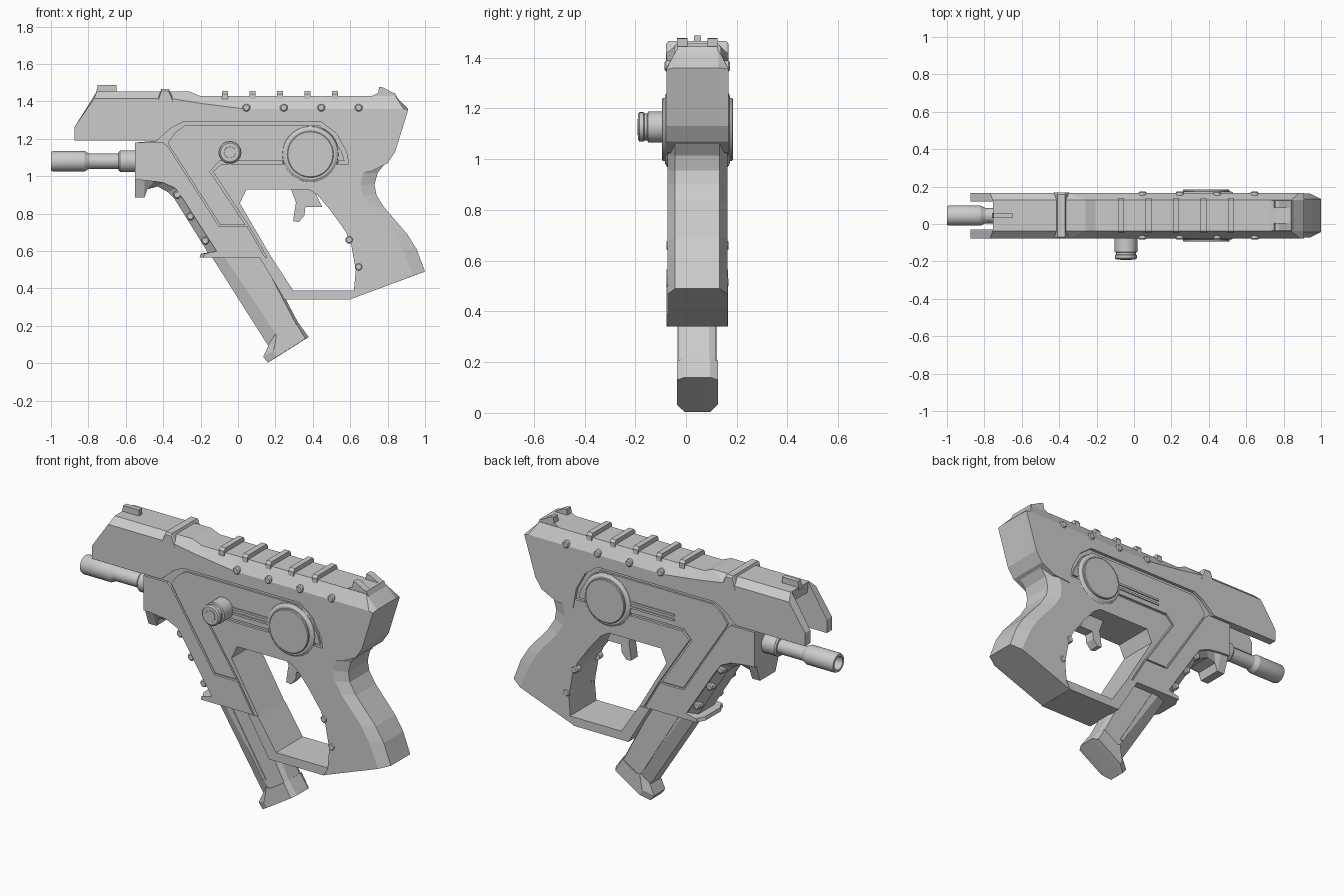
import bpy, bmesh, math

CY = 0.045  # y of the body's mid plane
SIDES = ((-1, "near"), (1, "far"))


def finish(bm, name, smooth=False):
    bmesh.ops.recalc_face_normals(bm, faces=bm.faces)
    me = bpy.data.meshes.new(name)
    bm.to_mesh(me)
    bm.free()
    ob = bpy.data.objects.new(name, me)
    bpy.context.collection.objects.link(ob)
    if smooth:
        bpy.ops.object.select_all(action='DESELECT')
        ob.select_set(True)
        bpy.context.view_layer.objects.active = ob
        bpy.ops.object.shade_smooth_by_angle(angle=math.radians(25))
    return ob


def skin(bm, rings):
    """Bridge equal-length vertex rings and cap both ends."""
    n = len(rings[0])
    for a, b in zip(rings, rings[1:]):
        for i in range(n):
            j = (i + 1) % n
            bm.faces.new((a[i], a[j], b[j], b[i]))
    bm.faces.new(rings[0])
    bm.faces.new(rings[-1])


def loft(name, sections):
    """Side profiles (x, z) stacked along y, offsets from the mid plane."""
    bm = bmesh.new()
    skin(bm, [[bm.verts.new((x, CY + y, z)) for x, z in pts] for y, pts in sections])
    return finish(bm, name)


def slab(name, pts, half):
    return loft(name, [(-half, pts), (half, pts)])


def chamfered(name, inner, outer, h_in, h_out):
    return loft(name, [(-h_out, outer), (-h_in, inner), (h_in, inner), (h_out, outer)])


def side_pair(name, pts, y0, y1):
    for s, side in SIDES:
        loft(f"{name}_{side}", [(s * y0, pts), (s * y1, pts)])


def lathe(name, profile, axis, cx, cz, seg=32):
    """Revolve (position, radius) pairs about an x or y axis."""
    bm = bmesh.new()
    rings = []
    for t, r in profile:
        ring = []
        for i in range(seg):
            a = 2 * math.pi * i / seg
            u, v = r * math.cos(a), r * math.sin(a)
            co = (t, CY + u, cz + v) if axis == 'x' else (cx + u, CY + t, cz + v)
            ring.append(bm.verts.new(co))
        rings.append(ring)
    skin(bm, rings)
    return finish(bm, name, True)


def pin_pair(name, x, z, y):
    for s, side in SIDES:
        lathe(f"{name}_{side}", [(s * (y - .04), .021), (s * (y - .006), .021), (s * y, .015)],
              'y', x, z, 12)


def rect(x0, x1, z0, z1):
    return [(x0, z0), (x1, z0), (x1, z1), (x0, z1)]


# Upper shell: chamfered side plates around a core that is open at the front
low_edge = [(.84, 1.13), (.80, 1.07), (.71, 1.025), (.60, 1.015), (.58, 1.13), (.525, 1.23),
            (.445, 1.29), (-.295, 1.29), (-.355, 1.26), (-.435, 1.19)]
nose = [(-.873, 1.19), (-.873, 1.265)]
top_in = [(-.755, 1.453), (-.26, 1.453), (-.205, 1.43), (.035, 1.43), (.84, 1.43), (.91, 1.36)]
top_out = [(-.77, 1.415), (-.355, 1.415), (-.205, 1.39), (.035, 1.36), (.885, 1.36), (.91, 1.355)]
inner, outer = nose + top_in + low_edge, nose + top_out + low_edge
for s, side in SIDES:
    loft("upper_side_" + side, [(s * .075, inner), (s * .083, inner), (s * .122, outer)])
slab("upper_core", [(-.5, 1.19), (-.5, 1.39), (-.75, 1.39)] + top_in + low_edge, .075)
chamfered("upper_collar", [(-.43, 1.41), (-.41, 1.466), (-.37, 1.466), (-.345, 1.41)],
          [(-.43, 1.39), (-.41, 1.455), (-.37, 1.455), (-.345, 1.39)], .114, .123)

# Rail ribs, side pins and sights
for i in range(5):
    x = -.07 + i * .147
    chamfered(f"rail_rib_{i}", rect(x - .016, x + .016, 1.395, 1.455),
              rect(x - .016, x + .016, 1.395, 1.44), .082, .093)
for i in range(4):
    pin_pair(f"rail_pin_{i}", .045 + i * .2, 1.367, .129)
slab("front_sight", [(-.76, 1.44), (-.75, 1.487), (-.65, 1.487), (-.65, 1.44)], .014)
slab("rear_sight_base", [(.70, 1.42), (.75, 1.445), (.84, 1.445), (.86, 1.40)], .08)
for s, side in SIDES:
    loft("rear_sight_post_" + side, [(s * y, [(.745, 1.42), (.755, 1.478), (.775, 1.475), (.84, 1.44),
                                              (.85, 1.40)]) for y in (.04, .08)])

# Lower frame with the magazine well
frame_top = [(-.55, 1.18), (-.435, 1.19), (-.355, 1.26), (-.295, 1.29), (.445, 1.29), (.525, 1.23),
             (.58, 1.13), (.60, 1.015), (.66, 1.015), (.62, .93), (.045, .93), (.01, .855),
             (.18, .565)]
well_in = [(-.205, .565), (-.20, .585), (-.16, .59), (-.34, .88), (-.375, .915), (-.43, .945),
           (-.485, .93), (-.50, .885), (-.55, .885)]
well_out = [(-.185, .565), (-.18, .585), (-.115, .60), (-.295, .88), (-.335, .935), (-.40, .965),
            (-.45, .972), (-.50, .978), (-.55, .98)]
chamfered("lower_frame", frame_top + well_in, frame_top + well_out, .07, .104)

# Raised side panels separated by narrow grooves
well_panel = [(-.55, 1.18), (-.40, 1.18), (-.375, 1.16), (-.10, .73), (.05, .73), (.145, .565)] + well_out
trigger_panel = [(-.135, 1.025), (-.09, 1.065), (.60, 1.065), (.60, 1.015), (.66, 1.015),
                 (.62, .93), (.045, .93), (.01, .855), (.18, .565), (.155, .565), (.06, .73)]
middle_panel = [(-.375, 1.18), (-.335, 1.235), (-.285, 1.27), (.435, 1.27), (.505, 1.215),
                (.555, 1.13), (.57, 1.08), (-.10, 1.08), (-.15, 1.025), (.04, .74), (-.095, .74),
                (-.365, 1.16)]
side_pair("well_panel", well_panel, .09, .118)
side_pair("trigger_panel", trigger_panel, .09, .118)
side_pair("middle_panel", middle_panel, .09, .115)
for i, z in enumerate((1.115, 1.142)):
    side_pair(f"slider_track_{i}", rect(-.04, .30, z - .006, z + .006), .10, .121)

# Grip with chamfered back, trigger guard and trigger
grip_front = [(.375, .93), (.425, .90), (.50, .81), (.575, .705), (.605, .635), (.63, .50),
              (.62, .39), (.595, .34)]
grip_back = [(1.0, .49), (.955, .61), (.905, .69), (.78, .835), (.74, .90), (.73, .955),
             (.745, 1.015), (.78, 1.06)]
grip_out = [(.94, .468)] + [(x - .075, z) for x, z in grip_back[1:]]
end = [(.595, 1.06)]
chamfered("grip", grip_front + grip_back + end, grip_front + grip_out + end, .088, .118)
slab("trigger_guard", [(.115, .565), (.18, .565), (.295, .39), (.625, .39), (.597, .34), (.25, .34)], .121)
slab("trigger", [(.28, .94), (.31, .86), (.30, .80), (.295, .76), (.325, .755), (.355, .79),
                 (.36, .835), (.45, .835), (.40, .94)], .03)

# Small ridges on grip and magazine well
for i, (x, z) in enumerate([(.595, .66), (.645, .515)]):
    pin_pair(f"grip_pin_{i}", x, z, .122)
for i, (x, z) in enumerate([(-.325, .90), (-.255, .785), (-.175, .655)]):
    pin_pair(f"well_pin_{i}", x, z, .112)

# Magazine and its base
chamfered("magazine", [(-.16, .60), (.12, .60), (.33, .20), (.17, .08)],
          [(-.095, .60), (.105, .60), (.315, .20), (.23, .12)], .045, .074)
chamfered("magazine_base", [(.165, .10), (.135, .035), (.16, .003), (.378, .14), (.325, .213), (.22, .145),
                            (.185, .15)],
          [(.20, .115), (.19, .065), (.205, .033), (.36, .13), (.315, .207), (.225, .15),
           (.205, .155)], .05, .081)
side_pair("magazine_rib", [(-.06, .58), (-.035, .58), (.20, .19), (.18, .185)], .05, .078)

# Barrel with open muzzle
lathe("barrel", [(-.45, .058), (-.63, .058), (-.638, .050), (-.638, .041), (-.795, .041), (-.82, .054),
                 (-.99, .054), (-1.0, .050), (-1.0, .037), (-.85, .037)], 'x', 0, 1.08)

# Round side discs and the slider knob
half = [(-.1395, .12), (-.136, .124), (-.128, .124), (-.128, .134), (-.119, .148), (-.105, .154)]
lathe("side_disc", half + [(-t, r) for t, r in reversed(half)], 'y', .387, 1.117, 48)
lathe("slider_knob", [(-.235, .05), (-.228, .058), (-.212, .058), (-.208, .053), (-.198, .053),
                      (-.194, .061), (-.10, .061)], 'y', -.043, 1.127)
lathe("knob_cap", [(-.2365, .03), (-.23, .034)], 'y', -.043, 1.127, 24)
